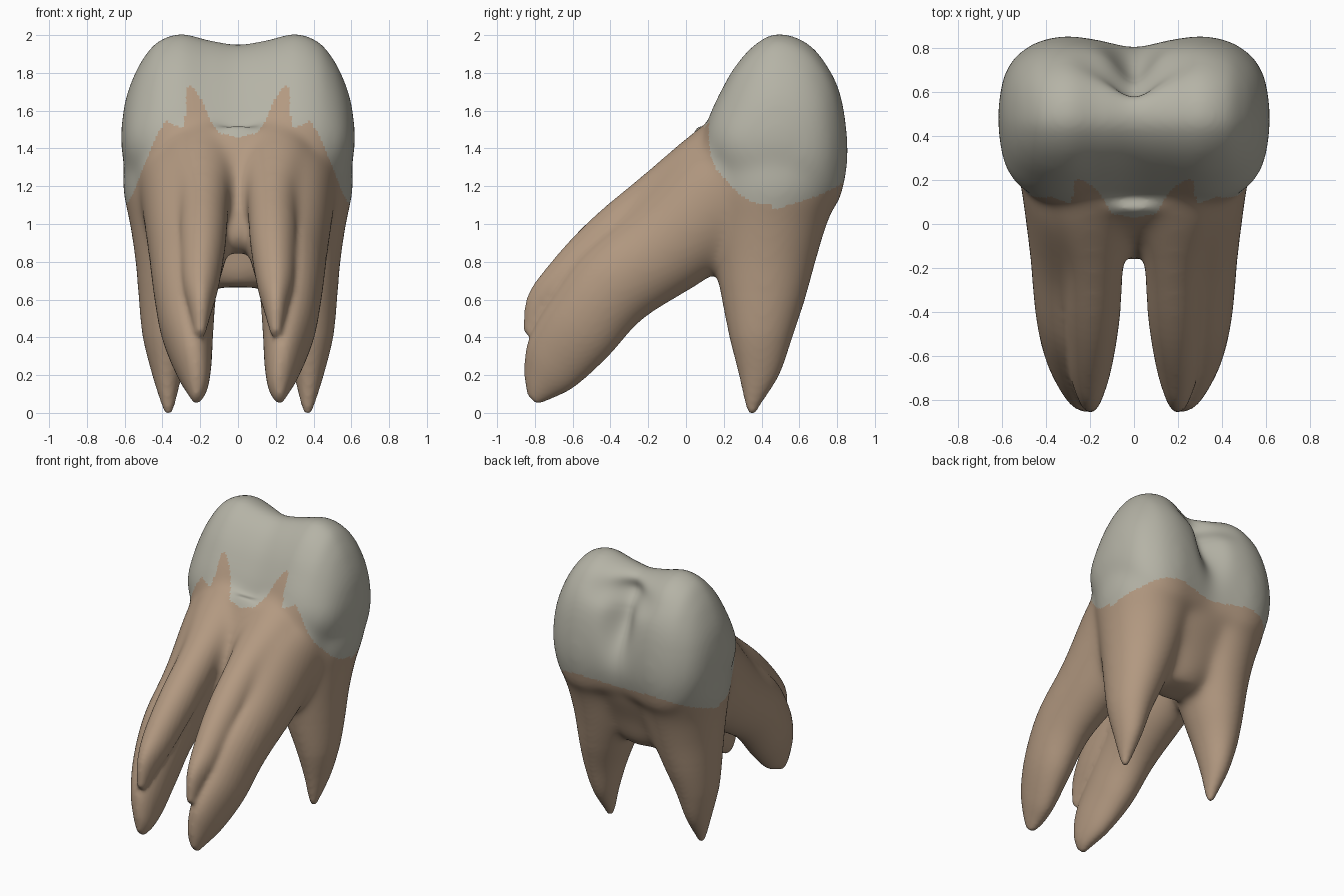
import bpy, bmesh, math
from mathutils import Matrix, Vector

cube = bpy.data.objects.get("Cube")
if cube:
    bpy.data.objects.remove(cube, do_unlink=True)

SIDES = 28
STEPS = 6
SLOPE = Vector((0, -1, 1)).normalized()   # section axis of the forward roots
DEPTH = Vector((0, 1, 0))                 # section axis of upright parts
bm = bmesh.new()


def spline(a, b, c, d, t):
    return 0.5 * (2 * b + (c - a) * t + (2 * a - 5 * b + 4 * c - d) * t * t
                  + (3 * b - a - 3 * c + d) * t ** 3)


def refine(rows, closed=False):
    """Rows with smooth steps added between them."""
    n = len(rows)
    fine = []
    for i in range(n if closed else n - 1):
        quad = [rows[k % n if closed else max(0, min(n - 1, k))]
                for k in range(i - 1, i + 3)]
        for s in range(STEPS):
            fine.append([spline(*v, s / STEPS) for v in zip(*quad)])
    return fine if closed else fine + [rows[-1]]


def tube(rings):
    """Closed tube through rings of points."""
    rings = [[bm.verts.new(p) for p in ring] for ring in rings]
    for lo, hi in zip(rings, rings[1:]):
        for k in range(len(lo)):
            n = (k + 1) % len(lo)
            bm.faces.new((lo[k], lo[n], hi[n], hi[k]))
    bm.faces.new(rings[0])
    bm.faces.new(rings[-1])


def loft(rows, axis, side=1):
    """Elliptical tube; each row is x, y, z, half width, half depth."""
    rings = []
    for x, y, z, w, d in refine(rows):
        w, d = max(w, 0.012), max(d, 0.012)
        ring = []
        for k in range(SIDES):
            a = 2 * math.pi * k / SIDES
            p = Vector((x + w * math.cos(a), y, z)) + axis * d * math.sin(a)
            p.x *= side
            ring.append(p)
        rings.append(ring)
    tube(rings)


# Crown: one side profile (y, z) swept across, swelling at the two lobes
PROFILE = [(0.1, 1.5), (0.2, 1.73), (0.3, 1.88), (0.4, 1.97), (0.49, 2.0),
           (0.6, 1.975), (0.7, 1.9), (0.785, 1.77), (0.835, 1.61), (0.857, 1.4),
           (0.84, 1.22), (0.77, 1.07), (0.5, 1.0), (0.25, 1.08), (0.11, 1.3)]
# Each half row: x, scale in y, scale in z
HALF = [(0.15, 0.95, 0.94), (0.3, 1, 1), (0.42, 0.95, 0.93), (0.5, 0.84, 0.77),
        (0.56, 0.69, 0.56), (0.6, 0.46, 0.34), (0.62, 0.12, 0.08)]
sweep = [(-x, a, b) for x, a, b in reversed(HALF)] + [(0, 0.91, 0.9)] + HALF
outline = refine(PROFILE, closed=True)
tube([[(x, 0.48 + (y - 0.48) * a, 1.45 + (z - 1.45) * b) for y, z in outline]
      for x, a, b in refine(sweep)])

# Neck, ending in the arch between the back roots
loft([(0, 0.42, 0.66, 0.16, 0.13), (0, 0.43, 0.74, 0.25, 0.18),
      (0, 0.45, 0.9, 0.4, 0.22), (0, 0.47, 1.1, 0.54, 0.29),
      (0, 0.47, 1.3, 0.6, 0.34), (0, 0.47, 1.5, 0.45, 0.32)], DEPTH)

# Web between the forward roots
loft([(0, 0.3, 1.3, 0.38, 0.33), (0, 0.12, 1.16, 0.22, 0.23),
      (0, 0.02, 1.03, 0.15, 0.19), (0, -0.07, 0.93, 0.08, 0.13),
      (0, -0.13, 0.87, 0.03, 0.06)], SLOPE)

for side in (1, -1):
    # Upright back root
    loft([(0.37, 0.35, -0.01, 0.015, 0.015), (0.37, 0.355, 0.04, 0.035, 0.04),
          (0.375, 0.387, 0.2, 0.08, 0.108), (0.37, 0.397, 0.4, 0.135, 0.168),
          (0.34, 0.41, 0.6, 0.188, 0.225), (0.31, 0.42, 0.8, 0.235, 0.27),
          (0.3, 0.44, 1.0, 0.275, 0.31), (0.3, 0.47, 1.2, 0.312, 0.36),
          (0.29, 0.475, 1.4, 0.3, 0.36)], DEPTH, side)
    # Large forward root
    loft([(0.27, 0.4, 1.3, 0.29, 0.26), (0.27, 0.2, 1.15, 0.25, 0.31),
          (0.265, -0.1, 0.88, 0.215, 0.27), (0.28, -0.39, 0.66, 0.17, 0.235),
          (0.27, -0.57, 0.44, 0.14, 0.215), (0.24, -0.71, 0.26, 0.1, 0.175),
          (0.22, -0.785, 0.14, 0.06, 0.1), (0.22, -0.815, 0.065, 0.02, 0.035)],
         SLOPE, side)
    # Small forward root lying on top of it
    loft([(0.18, 0.32, 1.42, 0.2, 0.22), (0.2, 0.13, 1.32, 0.21, 0.185),
          (0.185, -0.14, 1.13, 0.145, 0.155), (0.19, -0.43, 0.89, 0.125, 0.145),
          (0.2, -0.64, 0.68, 0.1, 0.13), (0.2, -0.77, 0.54, 0.06, 0.1),
          (0.2, -0.84, 0.41, 0.025, 0.03)], SLOPE, side)

bmesh.ops.recalc_face_normals(bm, faces=bm.faces)
mesh = bpy.data.meshes.new("parts")
bm.to_mesh(mesh)
bm.free()
tooth = bpy.data.objects.new("tooth", mesh)
bpy.context.scene.collection.objects.link(tooth)

# Fuse the parts into one skin
fuse = tooth.modifiers.new("fuse", "REMESH")
fuse.mode = "VOXEL"
fuse.voxel_size = 0.014
soften = tooth.modifiers.new("soften", "SMOOTH")
soften.factor = 0.5
soften.iterations = 6
graph = bpy.context.evaluated_depsgraph_get()
skin = bpy.data.meshes.new_from_object(tooth.evaluated_get(graph))
tooth.modifiers.clear()
tooth.data = skin
bpy.data.meshes.remove(mesh)
skin.name = "tooth"

# Blend the neck, in a zone that shrinks so that the blend fades out
bm = bmesh.new()
bm.from_mesh(skin)
for i in range(40):
    fade = 0.006 * i
    joins = [v for v in bm.verts
             if 0.4 + fade < v.co.z < 1.8 - fade and v.co.y > fade - 0.4]
    bmesh.ops.smooth_vert(bm, verts=joins, factor=0.5, use_axis_x=True,
                          use_axis_y=True, use_axis_z=True)
bm.to_mesh(skin)
bm.free()


def bell(v, width):
    return math.exp(-(v / width) ** 2)


# Fissure on the back of the crown: a vertical groove and a cross groove
for v in skin.vertices:
    x, y, z = v.co
    reach = max(0, min(1, (y - 0.49) / 0.28))
    v.co.y -= reach * (0.12 * bell(x, 0.1) * bell(z - 1.67, 0.24)
                       + 0.09 * bell(x, 0.18) * bell(z - 1.84, 0.08))

# Stand it on the ground
skin.transform(Matrix.Translation((0, 0, -min(v.co.z for v in skin.vertices))))


def material(name, colour):
    m = bpy.data.materials.new(name)
    m.use_nodes = True
    m.diffuse_color = (*colour, 1)
    bsdf = next(n for n in m.node_tree.nodes if n.type == "BSDF_PRINCIPLED")
    bsdf.inputs["Base Color"].default_value = (*colour, 1)
    return m


skin.materials.clear()
skin.materials.append(material("root_tan", (0.45, 0.32, 0.22)))
skin.materials.append(material("enamel_grey", (0.46, 0.45, 0.38)))

# Gum line height: by distance from the middle in front, by depth behind
FRONT = [(0, 1.46), (0.1, 1.48), (0.15, 1.55), (0.19, 1.65), (0.25, 1.74),
         (0.27, 1.72), (0.285, 1.51), (0.33, 1.52), (0.38, 1.55), (0.43, 1.47),
         (0.5, 1.3), (0.56, 1.15), (0.6, 1.09), (0.7, 1.08)]
BACK = [(0.48, 1.08), (0.6, 1.12), (0.7, 1.15), (0.8, 1.2), (0.9, 1.27)]


def gum_line(x, y):
    line, t = (FRONT, abs(x)) if y < 0.45 else (BACK, max(y, 0.48))
    for (a, za), (b, zb) in zip(line, line[1:]):
        if t <= b:
            return za + (zb - za) * (t - a) / (b - a)
    return line[-1][1]


for p in skin.polygons:
    x, y, z = p.center
    p.material_index = int(z > gum_line(x, y))
    p.use_smooth = True
